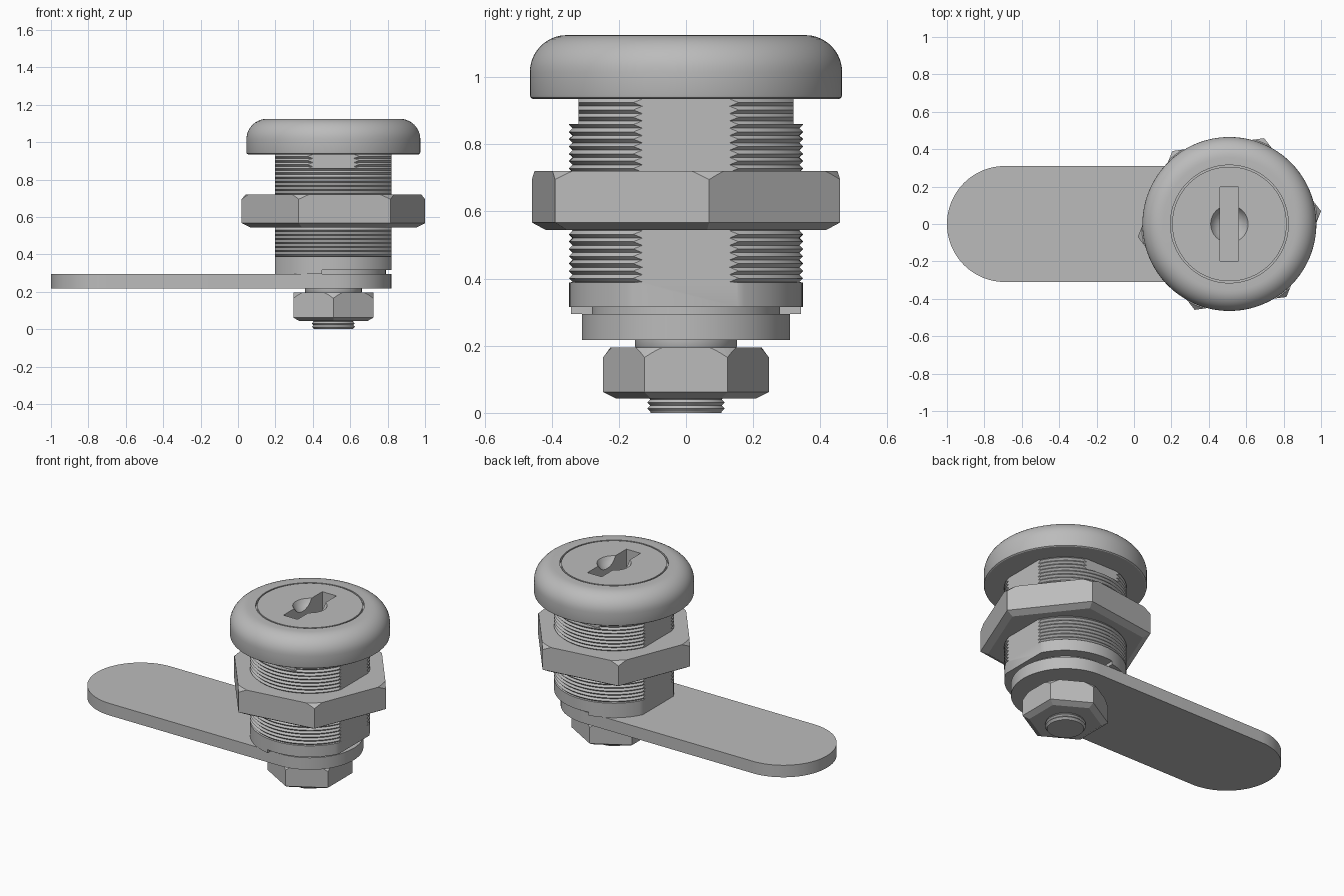
import bpy
import bmesh
import math
from mathutils import Vector, Matrix

old = bpy.data.objects.get("Cube")
if old:
    bpy.data.objects.remove(old)

AXIS = 0.51  # x position of the lock's centre line

steel = bpy.data.materials.new("grey steel")
steel.use_nodes = True
grey = (0.5, 0.5, 0.5, 1)
steel.diffuse_color = grey
steel.node_tree.nodes["Principled BSDF"].inputs["Base Color"].default_value = grey


def finish(name, bm):
    """Turn a bmesh into a named object."""
    bmesh.ops.recalc_face_normals(bm, faces=bm.faces)
    mesh = bpy.data.meshes.new(name)
    bm.to_mesh(mesh)
    bm.free()
    mesh.materials.append(steel)
    obj = bpy.data.objects.new(name, mesh)
    bpy.context.collection.objects.link(obj)
    return obj


def lathe(name, profile, sides=96, turn=0):
    """Revolve (radius, z) points around the lock's centre line."""
    bm = bmesh.new()
    rot = Matrix.Rotation(math.radians(turn), 3, 'Z')
    centre = Vector((AXIS, 0, 0))
    verts = [bm.verts.new(centre + rot @ Vector((r, 0, z))) for r, z in profile]
    edges = [bm.edges.new(pair) for pair in zip(verts, verts[1:])]
    bmesh.ops.spin(bm, geom=verts + edges, cent=centre, axis=(0, 0, 1),
                   angle=math.tau, steps=sides, use_merge=True)
    bmesh.ops.remove_doubles(bm, verts=bm.verts, dist=0.00005)
    return finish(name, bm)


def box(low, high):
    """Cutter box between two corners, x measured from the centre line."""
    low, high = Vector(low), Vector(high)
    bm = bmesh.new()
    bmesh.ops.create_cube(bm, size=1)
    for v in bm.verts:
        v.co = (low + high) / 2 + v.co * (high - low)
        v.co.x += AXIS
    return finish("cutter", bm)


def cut(obj, cutter, operation='DIFFERENCE'):
    """Apply a boolean and discard its cutter."""
    mod = obj.modifiers.new("cut", 'BOOLEAN')
    mod.operation = operation
    mod.solver = 'EXACT'
    mod.object = cutter
    graph = bpy.context.evaluated_depsgraph_get()
    mesh = bpy.data.meshes.new_from_object(obj.evaluated_get(graph))
    obj.modifiers.clear()
    obj.data = mesh
    bpy.data.objects.remove(cutter)


def smooth(obj, angle=30):
    bpy.ops.object.select_all(action='DESELECT')
    obj.select_set(True)
    bpy.context.view_layer.objects.active = obj
    bpy.ops.object.shade_smooth_by_angle(angle=math.radians(angle))


def thread(root, crest, z, pitch, count):
    """Zigzag profile of screw ridges rising from z."""
    points = []
    for i in range(count):
        points += [(root, z + i * pitch), (crest, z + (i + 0.5) * pitch)]
    return points + [(root, z + count * pitch)]


def hex_nut(name, radius, z0, z1, slope, turn, trim, drop):
    """Hex prism, bevelled below, with its top corners turned down by a cone."""
    nut = lathe(name, [(0, z0), (radius - 2 * slope, z0), (radius, z0 + slope),
                       (radius, z1), (0, z1)], 6, turn)
    k = trim / drop
    cone = lathe("cutter", [(0, z0 - 0.1), (radius * 1.2, z0 - 0.1),
                            (radius * 1.2, z1 - drop - (radius * 0.2) / k),
                            (radius - 2 * trim, z1 + drop), (0, z1 + drop)])
    cut(nut, cone, 'INTERSECT')
    return nut


# Domed head with recessed ring around the plug and a dished key entry
dome = [(0.355 + 0.11 * math.cos(a), 1.015 + 0.11 * math.sin(a))
        for a in (math.radians(9 * i) for i in range(11))]
head = lathe("lock_head", [(0, 0.935), (0.457, 0.935), (0.463, 0.939), (0.465, 0.946)]
             + dome + [(0.315, 1.125), (0.315, 1.105), (0.306, 1.105), (0.306, 1.125),
                       (0.1, 1.125), (0.09, 1.107), (0.075, 1.09), (0.055, 1.077),
                       (0.03, 1.068), (0, 1.065)], 128)
cut(head, box((-0.05, -0.197, 0.98), (0.05, 0.197, 1.2)))
smooth(head)

# Threaded barrel with side flats, upper flats and a stop step underneath
barrel = lathe("threaded_barrel", [(0, 0.295), (0.348, 0.295), (0.348, 0.388)]
               + thread(0.338, 0.349, 0.39, 0.0218, 25) + [(0, 0.935 + 0.01)])
for side in (-1, 1):
    for low, high in (((0.312, -1, 0.1), (0.6, 1, 1.2)),
                      ((-1, 0.32, 0.86), (1, 0.6, 1.2))):
        corners = []
        for p in (low, high):
            corners.append((p[0] * side, p[1] * side, p[2]))
        a, b = corners
        cut(barrel, box([min(p) for p in zip(a, b)], [max(p) for p in zip(a, b)]))
cut(barrel, box((-0.06, -0.6, 0.1), (0.6, 0.6, 0.316)))
smooth(barrel)

boss = lathe("inner_boss", [(0, 0.28), (0.28, 0.28), (0.28, 0.33), (0, 0.33)])
smooth(boss)

# Flat cam arm: a stadium outline pushed up to thickness
bm = bmesh.new()
outline = []
for cx, start in ((AXIS, -90), (-0.69, 90)):
    for i in range(49):
        a = math.radians(start + 180 * i / 48)
        outline.append(bm.verts.new((cx + 0.31 * math.cos(a), 0.31 * math.sin(a), 0.217)))
face = bm.faces.new(outline)
raised = bmesh.ops.extrude_face_region(bm, geom=[face])["geom"]
bmesh.ops.translate(bm, vec=(0, 0, 0.077),
                    verts=[v for v in raised if isinstance(v, bmesh.types.BMVert)])
smooth(finish("cam_arm", bm))

# Nuts, washer and the screw end
hex_nut("mounting_nut", 0.495, 0.545, 0.72, 0.022, 8, 0.025, 0.025)
hex_nut("cam_nut", 0.247, 0.043, 0.195, 0.019, 30, 0.022, 0.03)
smooth(lathe("washer", [(0, 0.19), (0.147, 0.19), (0.152, 0.2), (0.152, 0.22), (0, 0.22)]))
smooth(lathe("screw_end", [(0, 0), (0.105, 0)]
             + thread(0.106, 0.115, 0.004, 0.018, 6) + [(0, 0.115)], 64))
